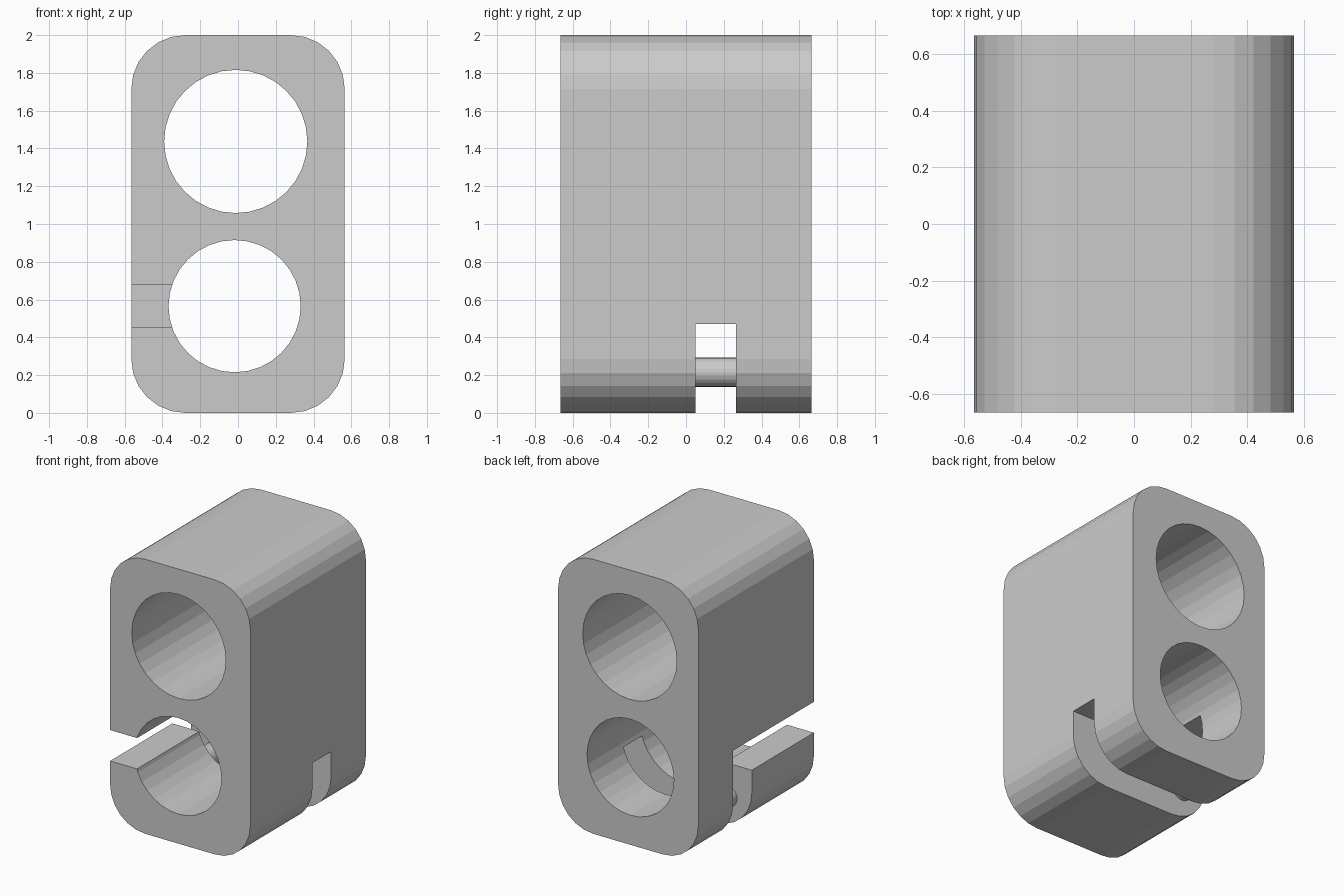
import bpy, bmesh, math

if "Cube" in bpy.data.objects:
    bpy.data.objects.remove(bpy.data.objects["Cube"])

HALF_X, HALF_Y, HEIGHT, FILLET = 0.565, 0.665, 2.0, 0.285
SLOT_Y0, SLOT_Y1 = 0.05, 0.265


def prism(name, points, y0, y1):
    """Extrude an x-z outline along y."""
    bm = bmesh.new()
    face = bm.faces.new([bm.verts.new((x, y0, z)) for x, z in points])
    ext = bmesh.ops.extrude_face_region(bm, geom=[face])
    verts = [g for g in ext["geom"] if isinstance(g, bmesh.types.BMVert)]
    bmesh.ops.translate(bm, verts=verts, vec=(0, y1 - y0, 0))
    bmesh.ops.recalc_face_normals(bm, faces=bm.faces)
    mesh = bpy.data.meshes.new(name)
    bm.to_mesh(mesh)
    bm.free()
    obj = bpy.data.objects.new(name, mesh)
    bpy.context.collection.objects.link(obj)
    return obj


def arc(cx, cz, r, start, sweep, steps, closed=False):
    n = steps if closed else steps + 1
    return [(cx + r * math.cos(math.radians(start + sweep * i / steps)),
             cz + r * math.sin(math.radians(start + sweep * i / steps)))
            for i in range(n)]


def circle(cx, cz, r, sides):
    return arc(cx, cz, r, 0, 360, sides, closed=True)


def rect(x0, x1, z0, z1):
    return [(x0, z0), (x1, z0), (x1, z1), (x0, z1)]


def cut(target, cutter):
    cutter.hide_render = True
    mod = target.modifiers.new(cutter.name, 'BOOLEAN')
    mod.operation = 'DIFFERENCE'
    mod.solver = 'EXACT'
    mod.object = cutter
    bpy.context.view_layer.objects.active = target
    bpy.ops.object.modifier_apply(modifier=mod.name)
    bpy.data.objects.remove(cutter)


# Rounded block
outline = []
ix, top, low = HALF_X - FILLET, HEIGHT - FILLET, FILLET
for i, (cx, cz) in enumerate([(ix, top), (-ix, top), (-ix, low), (ix, low)]):
    outline += arc(cx, cz, FILLET, 90 * i, 90, 6)
block = prism("clamp_block", outline, -HALF_Y, HALF_Y)

# Two through bores
cut(block, prism("upper_bore", circle(-0.012, 1.437, 0.379, 32), -1, 1))
cut(block, prism("lower_bore", circle(-0.018, 0.565, 0.35, 32), -1, 1))

# Cross slot around the lower bore, stepped higher on the left, plus the clamp slit
slot = [(-1, -0.5), (1, -0.5), (1, 0.47), (-0.1, 0.47), (-0.1, 0.68), (-1, 0.68)]
cut(block, prism("cross_slot", slot, SLOT_Y0, SLOT_Y1))
cut(block, prism("clamp_slit", rect(-1, -0.2, 0.455, 0.68), -1, 0.15))

# Pin bridging the cross slot
prism("bridge_pin", circle(-0.37, 0.215, 0.077, 24), SLOT_Y0, SLOT_Y1)
